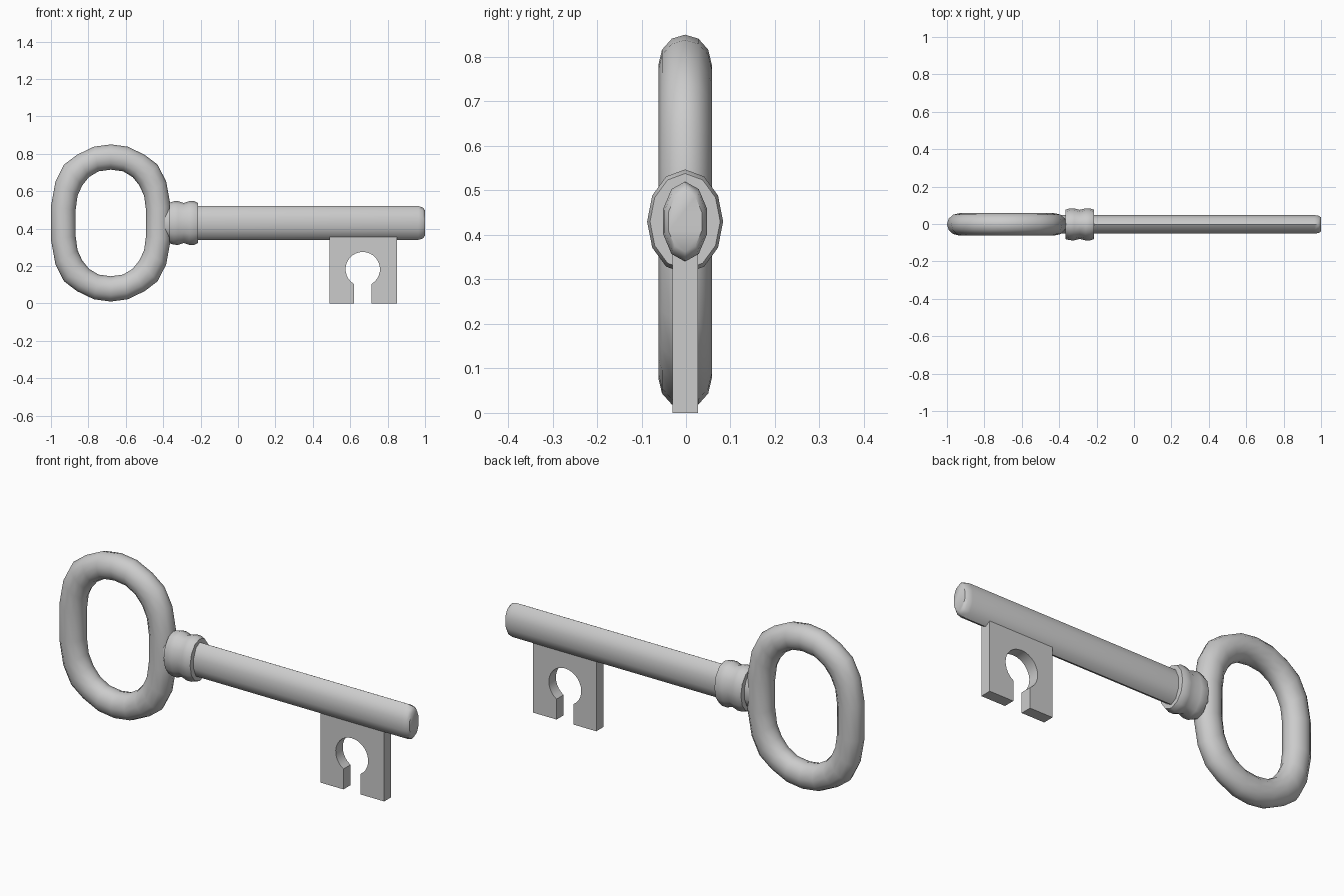
import bpy, math

if "Cube" in bpy.data.objects:
    bpy.data.objects.remove(bpy.data.objects["Cube"])

CZ = 0.43  # height of the key's axis


def make(name, verts, faces, smooth=True):
    me = bpy.data.meshes.new(name)
    me.from_pydata(verts, [], faces)
    me.update()
    ob = bpy.data.objects.new(name, me)
    bpy.context.collection.objects.link(ob)
    bpy.ops.object.select_all(action='DESELECT')
    ob.select_set(True)
    bpy.context.view_layer.objects.active = ob
    bpy.ops.object.mode_set(mode='EDIT')
    bpy.ops.mesh.select_all(action='SELECT')
    bpy.ops.mesh.normals_make_consistent(inside=False)
    bpy.ops.object.mode_set(mode='OBJECT')
    if smooth:
        bpy.ops.object.shade_smooth_by_angle(angle=math.radians(50))
    return ob


def bridge(rings, sides, closed):
    """Quads joining consecutive rings of vertices."""
    n = rings if closed else rings - 1
    return [(i * sides + j, i * sides + (j + 1) % sides,
             (i + 1) % rings * sides + (j + 1) % sides, (i + 1) % rings * sides + j)
            for i in range(n) for j in range(sides)]


def lathe(name, profile, sides, yscale):
    """Elliptical turning along x; profile holds (x, vertical radius)."""
    verts = [(x, -0.002 + r * yscale * math.sin(2 * math.pi * j / sides),
              CZ + r * math.cos(2 * math.pi * j / sides))
             for x, r in profile for j in range(sides)]
    faces = bridge(len(profile), sides, False)
    last = (len(profile) - 1) * sides
    faces += [tuple(range(sides))[::-1], tuple(range(last, last + sides))]
    return make(name, verts, faces)


def full_loop(q):
    """Mirror a top-to-side quarter outline into a closed loop."""
    half = q + [(x, -z) for x, z in reversed(q)]
    return half + [(-x, z) for x, z in reversed(half[1:-1])]


# Bow: elliptical tube lofted between an outer and an inner outline
outer = full_loop([(0, .42), (.09, .408), (.18, .365), (.25, .312), (.296, .222), (.32, .09)])
inner = full_loop([(0, .285), (.066, .276), (.117, .245), (.153, .20), (.178, .145), (.188, .07)])
S = 12
verts = []
for (ox, oz), (ix, iz) in zip(outer, inner):
    for j in range(S):
        a = 2 * math.pi * j / S
        t = (1 + math.cos(a)) / 2
        verts.append((-.68 + ix + (ox - ix) * t, -.002 + .06 * math.sin(a), CZ + iz + (oz - iz) * t))
make("bow", verts, bridge(len(outer), S, True))

# Collar with two beads
lathe("collar", [(-.365, .108), (-.345, .116), (-.32, .117), (-.29, .107),
                 (-.26, .117), (-.235, .117), (-.215, .108)], 12, .73)

# Shank with chamfered tip
lathe("shank", [(-.42, .09), (.965, .09), (.988, .083), (1.0, .068)], 10, .58)

# Bit: plate with a keyhole-shaped notch
cx, cz, r, w = .667, .183, .092, .048
start = math.asin(w / r)
arc = [(cx - r * math.sin(a), cz - r * math.cos(a))
       for a in (start + (2 * math.pi - 2 * start) * i / 24 for i in range(25))]
outline = [(.49, .40), (.49, 0), (cx - w, 0)] + arc + [(cx + w, 0), (.85, 0), (.85, .40)]
n = len(outline)
verts = [(x, y, z) for y in (-.03, .027) for x, z in outline]
faces = [(i, (i + 1) % n, n + (i + 1) % n, n + i) for i in range(n)]
faces += [tuple(range(n))[::-1], tuple(range(n, 2 * n))]
make("bit", verts, faces)
